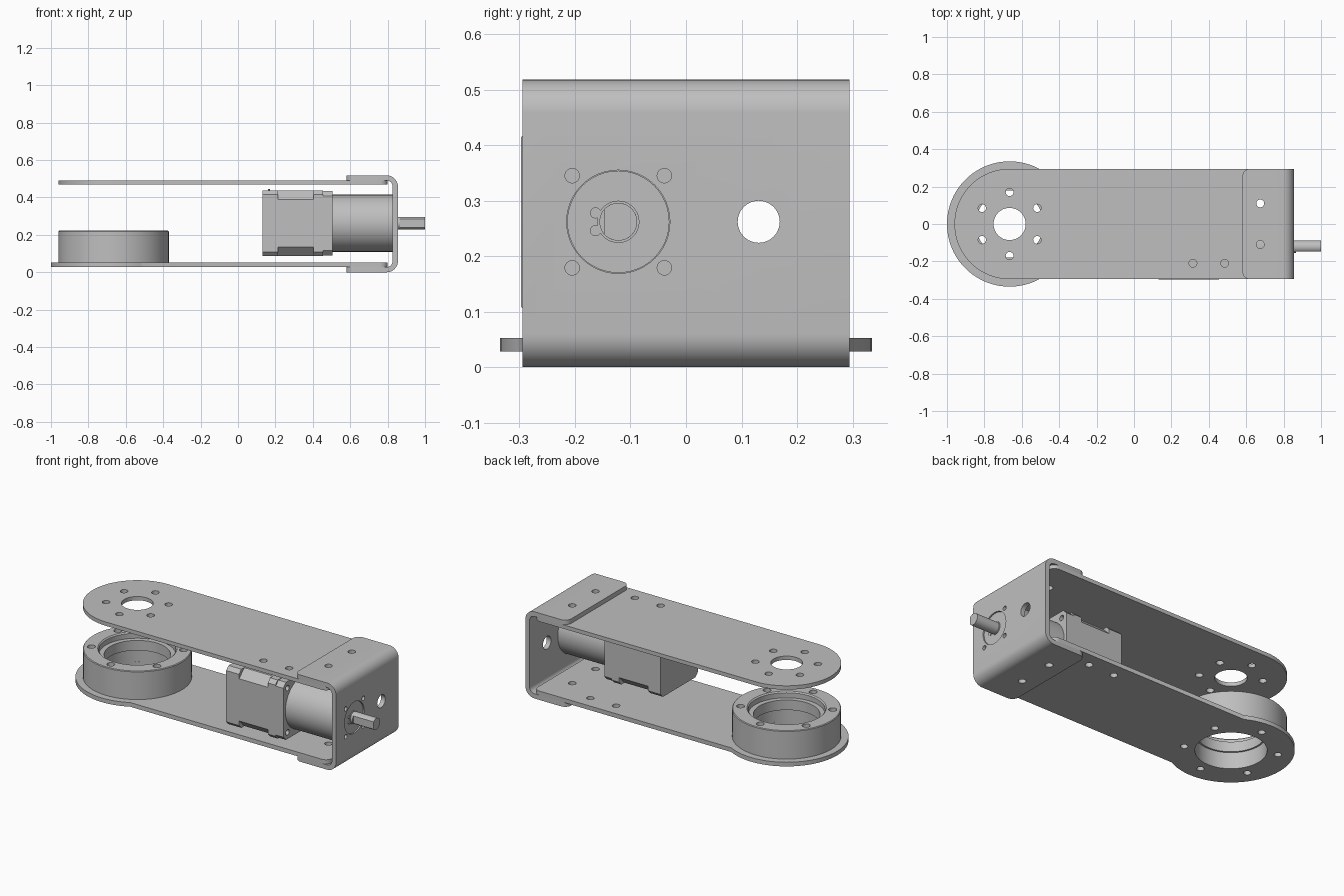
import bpy, bmesh
from math import sin, cos, pi, asin, radians
from mathutils import Matrix, Vector

cube = bpy.data.objects.get("Cube")
if cube:
    bpy.data.objects.remove(cube, do_unlink=True)

grey = bpy.data.materials.new("machined_grey")
grey.use_nodes = True
grey.diffuse_color = (0.52, 0.52, 0.52, 1)
grey.node_tree.nodes["Principled BSDF"].inputs["Base Color"].default_value = grey.diffuse_color

PIVOT = -0.665           # x of the bearing axis
HALF = 0.295             # half width of the arm
MY, MZ = -0.122, 0.262   # motor axis
PLACE = {
    "x": lambda a, b, h: (h, a, b),
    "y": lambda a, b, h: (a, h, b),
    "z": lambda a, b, h: (a, b, h),
}


def arc(cx, cy, r, start, end, n=10):
    return [(cx + r * cos(start + (end - start) * i / n),
             cy + r * sin(start + (end - start) * i / n)) for i in range(n + 1)]


def circle(cx, cy, r, n=48):
    return arc(cx, cy, r, 0, 2 * pi, n)[:-1]


def octagon(cx, cy, h, c):
    k = h - c
    return [(cx + a, cy + b) for a, b in
            ((h, -k), (h, k), (k, h), (-k, h), (-h, k), (-h, -k), (-k, -h), (k, -h))]


def add_prism(bm, outline, axis, lo, hi):
    bottom = [bm.verts.new(PLACE[axis](a, b, lo)) for a, b in outline]
    top = [bm.verts.new(PLACE[axis](a, b, hi)) for a, b in outline]
    bm.faces.new(bottom)
    bm.faces.new(top[::-1])
    n = len(outline)
    for i in range(n):
        j = (i + 1) % n
        bm.faces.new((bottom[i], top[i], top[j], bottom[j]))


def make(name, bm):
    bmesh.ops.recalc_face_normals(bm, faces=bm.faces)
    mesh = bpy.data.meshes.new(name)
    bm.to_mesh(mesh)
    bm.free()
    obj = bpy.data.objects.new(name, mesh)
    bpy.context.collection.objects.link(obj)
    mesh.materials.append(grey)
    return obj


def finish(obj):
    for p in obj.data.polygons:
        p.use_smooth = True
    obj.data.set_sharp_from_angle(angle=radians(30))


def prism(name, *pieces, holes=()):
    bm = bmesh.new()
    for piece in pieces:
        add_prism(bm, *piece)
    obj = make(name, bm)
    drill(obj, holes)
    return obj


def drill(obj, holes):
    """Cut round holes given as (axis, a, b, radius, lo, hi)."""
    if holes:
        bm = bmesh.new()
        for axis, a, b, r, lo, hi in holes:
            add_prism(bm, circle(a, b, r, 48 if r > 0.05 else 24), axis, lo, hi)
        cutter = make("cutter", bm)
        cutter.hide_render = True
        mod = obj.modifiers.new("holes", "BOOLEAN")
        mod.operation, mod.solver, mod.object = "DIFFERENCE", "EXACT", cutter
        graph = bpy.context.evaluated_depsgraph_get()
        mesh = bpy.data.meshes.new_from_object(obj.evaluated_get(graph))
        obj.modifiers.clear()
        obj.data = mesh
        bpy.data.objects.remove(cutter, do_unlink=True)
    finish(obj)


def plate_outline(radius):
    """Straight arm with a round end and two softened corners."""
    c, end = 0.04, 0.80
    a = asin(HALF / radius)
    return (arc(end - c, -HALF + c, c, -pi / 2, 0) + arc(end - c, HALF - c, c, 0, pi / 2)
            + arc(PIVOT, 0, radius, a, 2 * pi - a, 64))


def bolt_circle(r, hole, lo, hi):
    return [("z", PIVOT + r * cos(a), r * sin(a), hole, lo, hi)
            for a in (radians(30 + 60 * i) for i in range(6))]


def fixing_holes(side, lo, hi):
    spots = [(0.315, side * 0.21), (0.485, side * 0.21), (0.675, 0.11), (0.675, -0.11)]
    return [("z", x, y, 0.021, lo, hi) for x, y in spots]


# Upper and lower arm plates
prism("upper_plate", (plate_outline(HALF), "z", 0.468, 0.491),
      holes=[("z", PIVOT, 0, 0.086, 0.4, 0.6)] + bolt_circle(0.17, 0.021, 0.4, 0.6)
      + fixing_holes(-1, 0.4, 0.6))
prism("lower_plate", (plate_outline(0.335), "z", 0.028, 0.053),
      holes=[("z", PIVOT, 0, 0.19, -0.1, 0.1)] + bolt_circle(0.25, 0.02, -0.1, 0.1)
      + fixing_holes(1, -0.1, 0.1))

# Bearing ring, turned from a stepped profile
bm = bmesh.new()
profile = [(0.19, 0.053), (0.295, 0.053), (0.295, 0.218), (0.291, 0.222), (0.215, 0.222),
           (0.208, 0.215), (0.208, 0.185), (0.18, 0.185), (0.18, 0.125), (0.19, 0.125)]
verts = [bm.verts.new((PIVOT + r, 0, z)) for r, z in profile]
edges = [bm.edges.new((verts[i - 1], verts[i])) for i in range(len(verts))]
bmesh.ops.spin(bm, geom=verts + edges, cent=(PIVOT, 0, 0), axis=(0, 0, 1),
               angle=2 * pi, steps=72)
bmesh.ops.remove_doubles(bm, verts=bm.verts, dist=1e-5)
drill(make("bearing_ring", bm), bolt_circle(0.25, 0.022, 0.0, 0.3))

# Bent end bracket with softened flange corners
x0, x1, top, t, R = 0.58, 0.855, 0.518, 0.028, 0.06
r = R - t
outline = ([(x0, 0)] + arc(x1 - R, R, R, -pi / 2, 0) + arc(x1 - R, top - R, R, 0, pi / 2)
           + [(x0, top), (x0, top - t)] + arc(x1 - R, top - R, r, pi / 2, 0)
           + arc(x1 - R, R, r, 0, -pi / 2) + [(x0, t)])
bm = bmesh.new()
add_prism(bm, outline, "y", -HALF, HALF)
corners = [e for e in bm.edges
           if all(abs(v.co.x - x0) < 1e-4 for v in e.verts)
           and abs(e.verts[0].co.y - e.verts[1].co.y) < 1e-4]
bmesh.ops.bevel(bm, geom=corners, offset=0.04, segments=6, profile=0.5, affect="EDGES")
screws = [("x", MY + sy * 0.083, MZ + sz * 0.083, 0.013, 0.8, 0.9)
          for sy in (-1, 1) for sz in (-1, 1)]
flange = [("z", 0.675, y, 0.021, lo, lo + 0.1) for y in (-0.11, 0.11) for lo in (-0.05, 0.45)]
drill(make("end_bracket", bm), screws + flange
      + [("x", MY, MZ, 0.093, 0.8, 0.9), ("x", 0.131, MZ, 0.038, 0.8, 0.9)])

# Motor body: end caps, recessed middle and front flange
prism("motor_rear_cap", (octagon(MY, MZ, 0.175, 0.022), "x", 0.13, 0.215))
prism("motor_core", (octagon(MY, MZ, 0.174, 0.048), "x", 0.215, 0.405))
prism("motor_front_cap", (octagon(MY, MZ, 0.175, 0.022), "x", 0.405, 0.455))
prism("motor_flange", (octagon(MY, MZ, 0.172, 0.026), "x", 0.455, 0.505),
      holes=[("x", MY + sy * 0.132, MZ + sz * 0.132, 0.016, 0.48, 0.55)
             for sy in (-1, 1) for sz in (-1, 1)])
prism("motor_pin", (circle(-0.12, 0.165, 0.005, 12), "z", 0.43, 0.446))
bpy.data.objects["motor_pin"].data.transform(Matrix.Translation(Vector((0.285, -0.285, 0))))

# Gearbox, centring boss and retaining clip ends
prism("gearbox", (circle(MY, MZ, 0.1525, 64), "x", 0.505, 0.826))
prism("gearbox_boss", (circle(MY, MZ, 0.092), "x", 0.826, 0.848))
prism("clip_ends", *[(circle(-0.163, MZ + s * 0.016, 0.01, 16), "x", 0.845, 0.853)
                     for s in (-1, 1)])
prism("shaft_collar", (circle(MY, MZ, 0.038), "x", 0.845, 0.852))

# Output shaft with a flat on the front side
prism("shaft_base", (circle(MY, MZ, 0.034), "x", 0.84, 0.866))
prism("output_shaft", (arc(MY, MZ, 0.034, radians(-140), radians(140), 32), "x", 0.866, 1.0))
